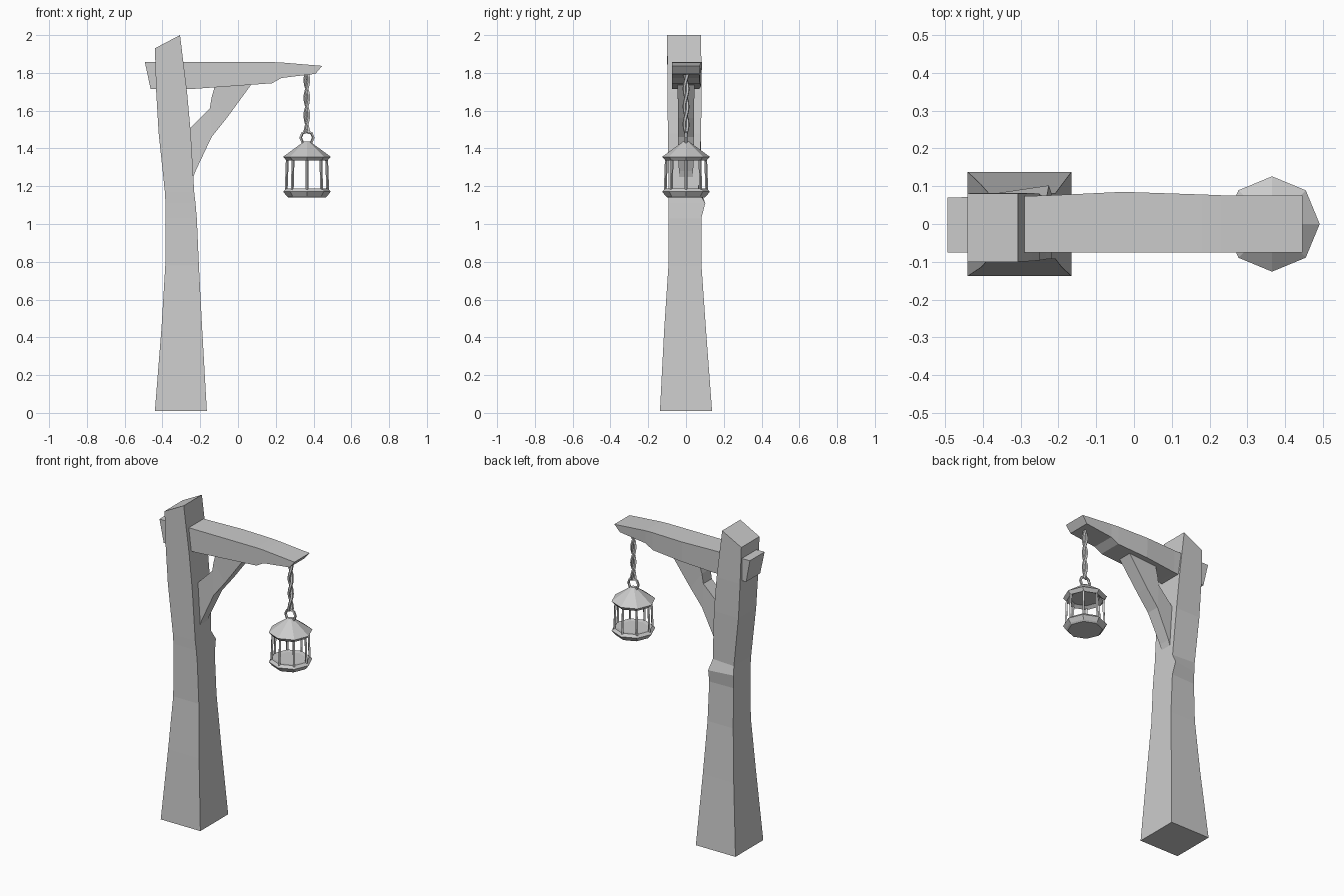
import bpy, bmesh, math
from mathutils import Vector

cube = bpy.data.objects.get("Cube")
if cube:
    bpy.data.objects.remove(cube)

GREY = (0.6, 0.6, 0.6, 1)
mat = bpy.data.materials.new("plain grey")
mat.use_nodes = True
mat.diffuse_color = GREY
mat.node_tree.nodes["Principled BSDF"].inputs["Base Color"].default_value = GREY


def finish(name, bm):
    bmesh.ops.recalc_face_normals(bm, faces=bm.faces)
    mesh = bpy.data.meshes.new(name)
    bm.to_mesh(mesh)
    bm.free()
    mesh.materials.append(mat)
    obj = bpy.data.objects.new(name, mesh)
    bpy.context.collection.objects.link(obj)
    return obj


def loft(name, rings, closed=False):
    """Skin a list of equal-length point rings, capping the ends."""
    bm = bmesh.new()
    vs = [[bm.verts.new(p) for p in ring] for ring in rings]
    n = len(vs[0])
    pairs = list(zip(vs, vs[1:])) + ([(vs[-1], vs[0])] if closed else [])
    for a, b in pairs:
        for i in range(n):
            j = (i + 1) % n
            bm.faces.new((a[i], a[j], b[j], b[i]))
    if not closed:
        bm.faces.new(vs[0])
        bm.faces.new(vs[-1])
    return finish(name, bm)


def circle(n, r, z, cx=0.0, start=0.0):
    return [(cx + r * math.cos(start + math.tau * i / n),
             r * math.sin(start + math.tau * i / n), z) for i in range(n)]


def tube(name, path, r, sides=5, closed=False):
    """Round bar along a path."""
    pts = [Vector(p) for p in path]
    rings = []
    for i, p in enumerate(pts):
        if closed:
            t = pts[(i + 1) % len(pts)] - pts[i - 1]
        else:
            t = pts[min(i + 1, len(pts) - 1)] - pts[max(i - 1, 0)]
        t.normalize()
        u = t.cross(Vector((0, 1, 0))).normalized()
        v = t.cross(u)
        rings.append([p + r * (u * math.cos(a) + v * math.sin(a))
                      for a in (math.tau * k / sides for k in range(sides))])
    return loft(name, rings, closed)


# Hewn post: height, left/right x, front/back y, chip on the back corner
post = []
for z, x0, x1, y0, y1, chip in [
        (0.01, -0.44, -0.165, -0.138, 0.138, 0),
        (0.45, -0.405, -0.19, -0.115, 0.105, 0),
        (0.78, -0.385, -0.207, -0.093, 0.082, 0),
        (1.03, -0.383, -0.218, -0.092, 0.076, 0.005),
        (1.11, -0.384, -0.225, -0.092, 0.078, 0.024),
        (1.17, -0.387, -0.232, -0.093, 0.078, -0.012),
        (1.48, -0.42, -0.25, -0.096, 0.08, 0),
        (1.70, -0.433, -0.27, -0.098, 0.082, 0),
        (1.93, -0.44, -0.307, -0.1, 0.08, 0)]:
    zr = 2.0 if z > 1.9 else z
    post.append([(x0, y0, z), (x1, y0, zr), (x1, y1 + chip, zr), (x0, y1, z)])
loft("post", post)

# Beam: x of top and bottom edge, their heights, front/back y
beam = []
for xt, xb, zt, zb, y0, y1 in [
        (-0.493, -0.463, 1.857, 1.715, -0.075, 0.07),
        (-0.24, -0.24, 1.857, 1.715, -0.075, 0.075),
        (-0.03, -0.03, 1.857, 1.73, -0.075, 0.085),
        (0.18, 0.18, 1.857, 1.745, -0.075, 0.078),
        (0.23, 0.23, 1.855, 1.773, -0.075, 0.076),
        (0.445, 0.41, 1.837, 1.795, -0.075, 0.075)]:
    beam.append([(xt, y0, zt), (xt, y1, zt), (xb, y1 - 0.005, zb), (xb, y0, zb)])
loft("beam", beam)

# Diagonal brace: upper and lower outline points with half thickness
brace = []
for xu, zu, xl, zl, w in [
        (-0.29, 1.46, -0.25, 1.21, 0.035),
        (-0.25, 1.51, -0.225, 1.28, 0.038),
        (-0.15, 1.61, -0.14, 1.46, 0.042),
        (-0.14, 1.67, -0.06, 1.56, 0.042),
        (-0.12, 1.74, 0.075, 1.745, 0.045)]:
    brace.append([(xu, -w, zu), (xu, w, zu), (xl, w, zl), (xl, -w, zl)])
loft("brace", brace)

# Twisted rope
CX = 0.365
for s in range(2):
    path = []
    for i in range(19):
        a = math.pi * s + i * 0.6
        path.append((CX + 0.009 * math.cos(a), 0.009 * math.sin(a), 1.48 + 0.018 * i))
    tube(f"rope_strand_{s + 1}", path, 0.0095)

# Hanging ring, facing the front
ring = tube("hanging_ring", [(CX + x, 0, 1.457 + y) for x, y, _ in circle(8, 0.034, 0)],
            0.008, 5, closed=True)

# Lantern roof, open underneath
A = math.pi / 8
loft("lantern_roof", [circle(8, r, z, CX) for r, z in
     [(0.085, 1.35), (0.108, 1.335), (0.126, 1.356), (0.022, 1.432), (0.014, 1.438)]])

# Lantern base dish
loft("lantern_base", [circle(8, r, z, CX) for r, z in
     [(0.1, 1.141), (0.109, 1.149), (0.126, 1.172), (0.111, 1.188), (0.085, 1.184)]])

# Upright bars at each corner of the lantern
for i in range(8):
    c, s = math.cos(2 * A * i), math.sin(2 * A * i)
    tube(f"lantern_bar_{i + 1}",
         [(CX + r * c, r * s, z) for r, z in ((0.11, 1.178), (0.104, 1.345))], 0.0075, 4)
